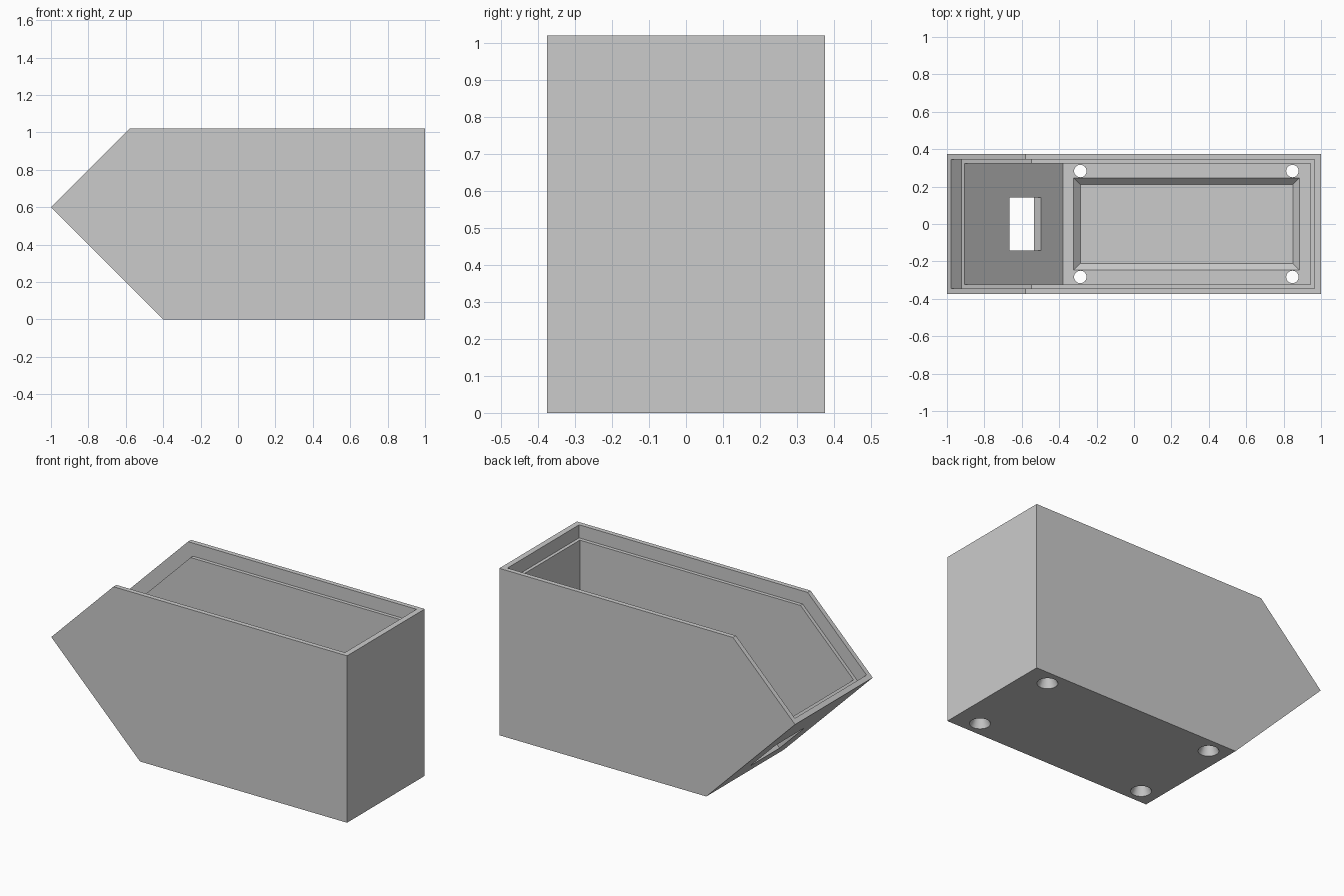
import bpy, bmesh
from mathutils import Vector

cube = bpy.data.objects.get("Cube")
if cube:
    bpy.data.objects.remove(cube, do_unlink=True)

grey = bpy.data.materials.new("plain grey")
grey.use_nodes = True
grey.diffuse_color = (0.6, 0.6, 0.6, 1)
grey.node_tree.nodes["Principled BSDF"].inputs["Base Color"].default_value = (0.6, 0.6, 0.6, 1)


def loft(name, lower, upper):
    """Solid between two matching loops of points."""
    bm = bmesh.new()
    a = [bm.verts.new(p) for p in lower]
    b = [bm.verts.new(p) for p in upper]
    bm.faces.new(a)
    bm.faces.new(b)
    for i in range(len(a)):
        j = (i + 1) % len(a)
        bm.faces.new((a[i], a[j], b[j], b[i]))
    bmesh.ops.recalc_face_normals(bm, faces=bm.faces)
    mesh = bpy.data.meshes.new(name)
    bm.to_mesh(mesh)
    bm.free()
    mesh.materials.append(grey)
    obj = bpy.data.objects.new(name, mesh)
    bpy.context.collection.objects.link(obj)
    return obj


def prism(name, profile, half):
    """Side profile (x, z) extruded across the width."""
    return loft(name, [(x, -half, z) for x, z in profile], [(x, half, z) for x, z in profile])


def rect(x0, x1, y, z):
    return [(x0, -y, z), (x1, -y, z), (x1, y, z), (x0, y, z)]


def cut(body, cutter):
    cutter.hide_render = True
    mod = body.modifiers.new("cut", 'BOOLEAN')
    mod.operation = 'DIFFERENCE'
    mod.solver = 'EXACT'
    mod.object = cutter
    bpy.context.view_layer.objects.active = body
    bpy.ops.object.modifier_apply(modifier=mod.name)
    bpy.data.objects.remove(cutter, do_unlink=True)


# Outer shell with pointed nose
body = prism("enclosure_body", [(-1, 0.6), (-0.58, 1.02), (1, 1.02), (1, 0), (-0.4, 0)], 0.375)

# Stepped recess for a lid, following the top and the upper nose slope
cut(body, prism("lid_recess", [(-0.922, 0.565), (-0.547, 0.94), (0.965, 0.94), (0.965, 1.3),
                               (-1.178, 1.3), (-1.178, 0.822)], 0.346))

# Main cavity
cut(body, prism("cavity", [(-0.938, 0.613), (-0.56, 0.99), (0.945, 0.99),
                           (0.945, 0.055), (-0.38, 0.055)], 0.324))

# Shallow pocket with sloped sides in the floor: top of cutter stays at floor level
cut(body, loft("floor_pocket", rect(-0.287, 0.85, 0.212, 0.02), rect(-0.324, 0.885, 0.247, 0.0555)))

# Rectangular slot square through the lower nose wall
mid, along, through = Vector((-0.6, 0, 0.238)), Vector((0.085, 0, -0.085)), Vector((0.07, 0, 0.07))
ends = [mid - along - through, mid + along - through, mid + along + through, mid - along + through]
cut(body, prism("nose_slot", [(p.x, p.z) for p in ends], 0.142))

# Countersunk screw holes at the floor corners
for x in (-0.287, 0.847):
    for y in (-0.283, 0.283):
        bm = bmesh.new()
        bmesh.ops.create_cone(bm, cap_ends=True, segments=32, radius1=0.061, radius2=0.029, depth=0.075)
        bmesh.ops.translate(bm, verts=bm.verts, vec=(x, y, 0.0275))
        mesh = bpy.data.meshes.new("screw_hole")
        bm.to_mesh(mesh)
        bm.free()
        mesh.materials.append(grey)
        hole = bpy.data.objects.new("screw_hole", mesh)
        bpy.context.collection.objects.link(hole)
        cut(body, hole)

# Smooth the holes, keep every edge of the shell crisp
body.select_set(True)
bpy.context.view_layer.objects.active = body
bpy.ops.object.shade_smooth_by_angle(angle=0.5)
